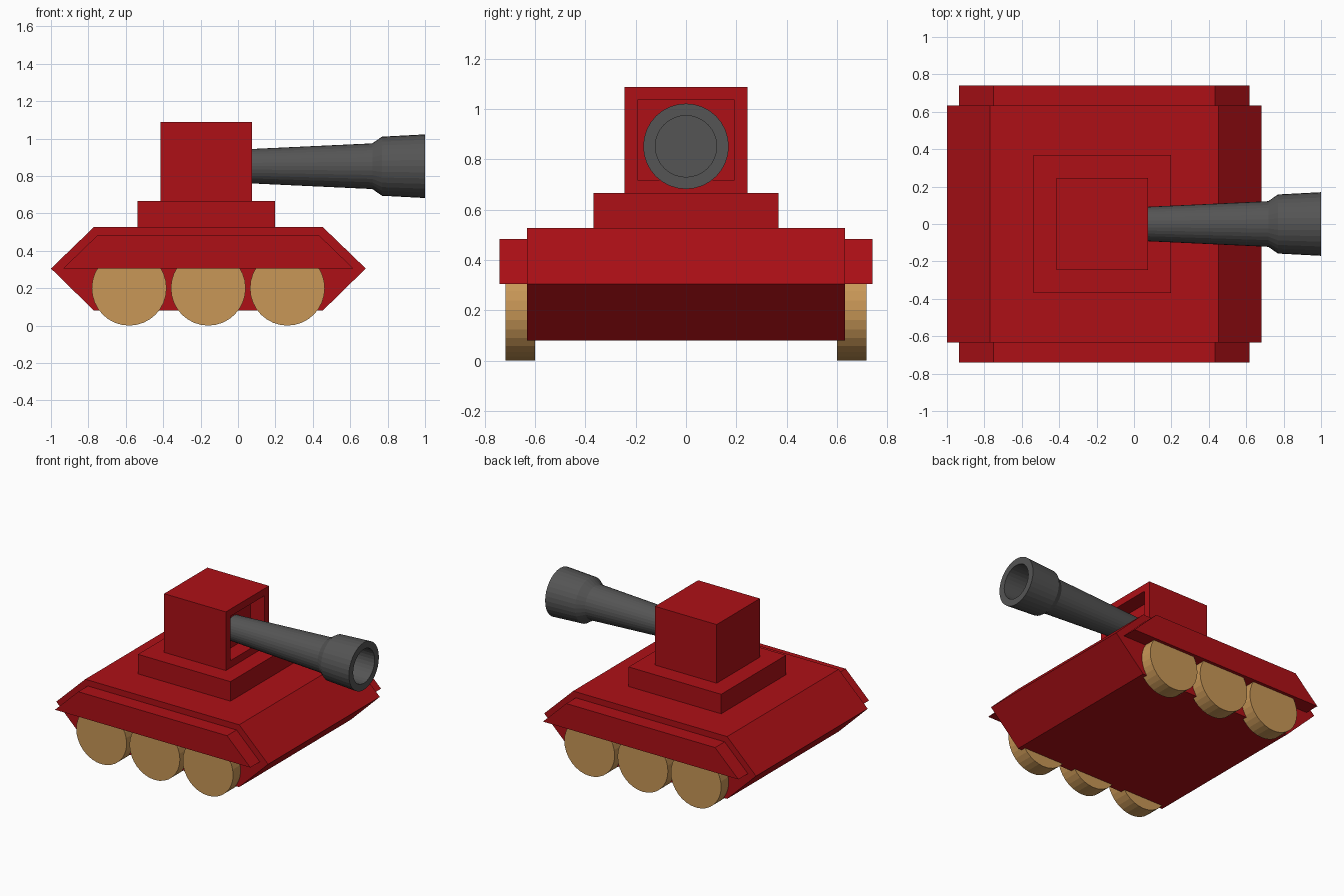
import bpy, bmesh, math
from mathutils import Vector

if "Cube" in bpy.data.objects:
    bpy.data.objects.remove(bpy.data.objects["Cube"])


def material(name, color):
    m = bpy.data.materials.new(name)
    m.diffuse_color = (*color, 1)
    m.use_nodes = True
    m.node_tree.nodes["Principled BSDF"].inputs["Base Color"].default_value = m.diffuse_color
    return m


RED = material("red_paint", (0.42, 0.005, 0.008))
WOOD = material("wood", (0.58, 0.31, 0.095))
GREY = material("dark_metal", (0.09, 0.09, 0.09))


def finish(name, bm, mat):
    bmesh.ops.recalc_face_normals(bm, faces=bm.faces[:])
    me = bpy.data.meshes.new(name)
    bm.to_mesh(me)
    bm.free()
    me.materials.append(mat)
    ob = bpy.data.objects.new(name, me)
    bpy.context.collection.objects.link(ob)
    return ob


def prism(name, profile, y0, y1, mat):
    """Extrude an (x, z) profile along y."""
    bm = bmesh.new()
    face = bm.faces.new([bm.verts.new((x, y0, z)) for x, z in profile])
    ext = bmesh.ops.extrude_face_region(bm, geom=[face], use_keep_orig=True)
    verts = [v for v in ext["geom"] if isinstance(v, bmesh.types.BMVert)]
    bmesh.ops.translate(bm, vec=(0, y1 - y0, 0), verts=verts)
    return finish(name, bm, mat)


def rect(x0, x1, z0, z1):
    return [(x0, z0), (x1, z0), (x1, z1), (x0, z1)]


def circle(cx, cz, r, n=32):
    return [(cx + r * math.cos(2 * math.pi * i / n),
             cz + r * math.sin(2 * math.pi * i / n)) for i in range(n)]


# Hull with pointed ends
prism("hull", [(-1, 0.305), (-0.77, 0.08), (0.453, 0.08), (0.683, 0.305),
               (0.453, 0.527), (-0.77, 0.527)], -0.633, 0.633, RED)

# Fenders and wheels on both sides
for side, s in (("front", -1), ("back", 1)):
    prism(f"{side}_fender", [(-0.935, 0.305), (0.617, 0.305), (0.432, 0.484),
                             (-0.75, 0.484)], s * 0.633, s * 0.741, RED)
    for i, x in enumerate((-0.582, -0.159, 0.264)):
        prism(f"{side}_wheel_{i + 1}", circle(x, 0.2, 0.2), s * 0.6, s * 0.718, WOOD)

# Turret plinth
prism("turret_base", rect(-0.537, 0.198, 0.527, 0.667), -0.368, 0.368, RED)

# Turret with a recessed gun port
turret = prism("turret", rect(-0.415, 0.075, 0.667, 1.088), -0.245, 0.245, RED)
bm = bmesh.new()
bm.from_mesh(turret.data)
port = max(bm.faces, key=lambda f: f.calc_center_median().x)
bmesh.ops.inset_individual(bm, faces=[port], thickness=0.073)
ext = bmesh.ops.extrude_discrete_faces(bm, faces=[port])
bmesh.ops.translate(bm, vec=(-0.11, 0, 0), verts=ext["faces"][0].verts[:])
bm.to_mesh(turret.data)
bm.free()

# Gun barrel with flared hollow muzzle, revolved around the x axis
bm = bmesh.new()
outline = [(-0.035, 0), (-0.035, 0.087), (0.718, 0.122), (0.77, 0.158),
           (1.0, 0.17), (1.0, 0.122), (0.77, 0.122), (0.77, 0)]
verts = [bm.verts.new((x, 0, 0.852 + r)) for x, r in outline]
edges = [bm.edges.new(pair) for pair in zip(verts, verts[1:])]
bmesh.ops.spin(bm, geom=verts + edges, cent=Vector((0, 0, 0.852)), axis=(1, 0, 0),
               angle=2 * math.pi, steps=32, use_merge=True)
bmesh.ops.remove_doubles(bm, verts=bm.verts[:], dist=0.0005)
finish("gun_barrel", bm, GREY)
